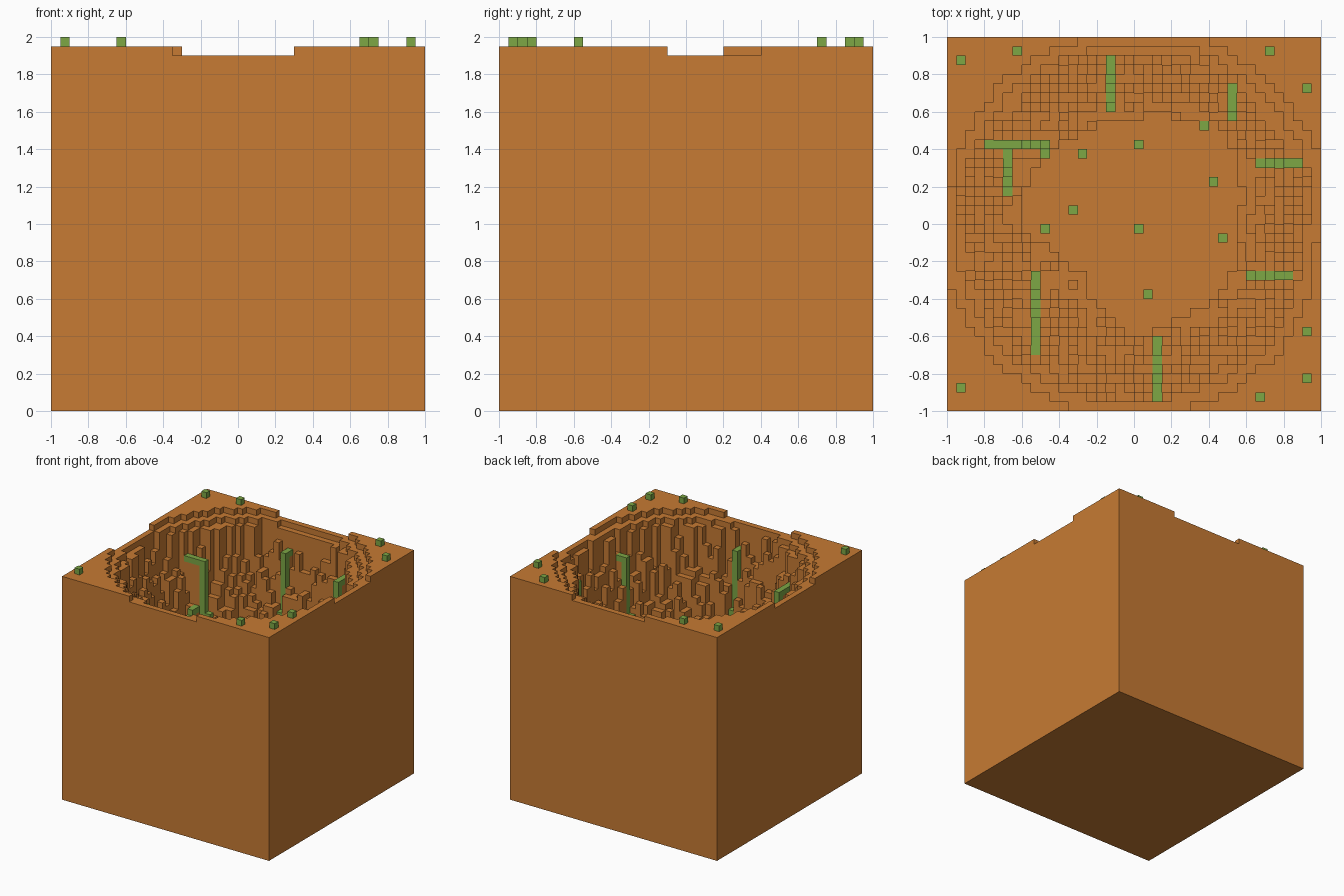
import bpy, bmesh, math, random
from mathutils import Vector

cube = bpy.data.objects.get("Cube")
if cube:
    bpy.data.objects.remove(cube, do_unlink=True)

random.seed(7)
V, N, TOP, FLOOR = 0.05, 40, 39, 19      # block size, blocks per side, rim and floor levels


def material(name, rgb):
    m = bpy.data.materials.new(name)
    m.use_nodes = True
    m.diffuse_color = (*rgb, 1)
    m.node_tree.nodes["Principled BSDF"].inputs["Base Color"].default_value = (*rgb, 1)
    return m


SOIL = material("orange soil", (0.57, 0.197, 0.033))
PLANT = material("plant green", (0.205, 0.385, 0.06))

# Crater outlines as (angle, radius) pairs
RIM = [(0, .995), (22, 1.053), (45, 1.03), (68, 1.053), (107, 1.02), (135, 1.03), (168, .995),
       (200, 1.036), (225, 1.03), (250, 1.036), (287, 1.02), (320, 1.03), (354, .98), (360, .995)]
BASIN = [(0, .56), (30, .64), (50, .7), (65, .62), (90, .57), (115, .57), (140, .58), (160, .62),
         (180, .6), (200, .45), (225, .38), (250, .5), (270, .6), (300, .56), (330, .58), (360, .56)]


def radius(outline, angle):
    for (a0, r0), (a1, r1) in zip(outline, outline[1:]):
        if a0 <= angle <= a1:
            return r0 + (r1 - r0) * (angle - a0) / (a1 - a0)


def centre(i):
    return (i + 0.5) * V - 1


def index(c):
    return int(math.floor((c + 1) / V))


def level(i, j):
    """Ground level, in blocks, of one column."""
    x, y = centre(i), centre(j)
    r, angle = math.hypot(x, y), math.degrees(math.atan2(y, x)) % 360
    rim, basin = radius(RIM, angle), radius(BASIN, angle)
    cliff = 0.92 + 0.02 * math.sin(math.radians(angle * 7)) + random.uniform(-.025, .025)
    if r > rim:
        return TOP
    if r > cliff:                        # two shallow steps below the rim
        return TOP - 1 - (r < rim - 0.07)
    if r > basin:                        # broken columns falling to the floor
        t = (cliff - r) / (cliff - basin)
        return FLOOR + max(1, round(15 * (1 - t) ** 1.7 + random.uniform(-2.5, 2.5)))
    return FLOOR


ground = {(i, j): level(i, j) for i in range(N) for j in range(N)}


def finish(name, bm, mat):
    bmesh.ops.remove_doubles(bm, verts=bm.verts, dist=1e-4)
    me = bpy.data.meshes.new(name)
    bm.to_mesh(me)
    bm.free()
    me.materials.append(mat)
    ob = bpy.data.objects.new(name, me)
    bpy.context.collection.objects.link(ob)


def column(bm, i, j, low, high):
    """Box filling one column between two levels."""
    res = bmesh.ops.create_cube(bm, size=V)
    for v in res["verts"]:
        v.co.x += centre(i)
        v.co.y += centre(j)
        v.co.z = (high if v.co.z > 0 else low) * V


def vine(name, start, end, ledge, count):
    """Creeper on a ledge of some cells, hanging down its cliff and on over the scree below."""
    i, j = map(index, start)
    goal = tuple(map(index, end))
    bm = bmesh.new()
    above = step = 0
    while True:
        h = ledge if step < count else max(FLOOR + 1, 23 - (step - count))
        ground[i, j] = h
        column(bm, i, j, h, max(h, above) + 1)
        above = h
        step += 1
        if (i, j) == goal:
            break
        i += (goal[0] > i) - (goal[0] < i)
        j += (goal[1] > j) - (goal[1] < j)
    finish(name, bm, PLANT)


vine("back_vine", (-.125, .875), (-.125, .625), 33, 1)
vine("back_left_vine", (.525, .725), (.525, .575), 33, 2)
vine("left_upper_vine", (.875, .325), (.675, .325), 33, 1)
vine("left_lower_vine", (.825, -.275), (.625, -.275), 33, 1)
vine("front_vine", (.125, -.925), (.125, -.625), 33, 1)
vine("front_right_vine", (-.525, -.675), (-.525, -.275), 32, 3)
vine("right_long_vine", (-.775, .425), (-.475, .425), 32, 3)
vine("right_long_vine_tip", (-.475, .375), (-.475, .375), 20, 1)
vine("right_short_vine", (-.675, .375), (-.675, .175), 24, 1)


def plants(name, spots):
    bm = bmesh.new()
    for x, y in spots:
        i, j = index(x), index(y)
        column(bm, i, j, ground[i, j], ground[i, j] + 1)
    finish(name, bm, PLANT)


plants("rim_plants", [(-.925, .875), (-.625, .925), (.725, .925), (.925, .725),
                      (.925, -.575), (.925, -.825), (.675, -.925), (-.925, -.875)])
plants("floor_plants", [(.375, .525), (.025, .425), (-.275, .375), (.425, .225), (-.325, .075),
                        (-.475, -.025), (.025, -.025), (.475, -.075), (.075, -.375)])


def quad(bm, corners):
    bm.faces.new([bm.verts.new(Vector(c) * V - Vector((1, 1, 0))) for c in corners])


# Ground block with the crater: tops, bottoms, and walls wherever a neighbour is lower
bm = bmesh.new()
for (i, j), h in ground.items():
    a, b, c, d = (i, j), (i + 1, j), (i + 1, j + 1), (i, j + 1)
    quad(bm, [(*p, h) for p in (a, b, c, d)])
    quad(bm, [(*p, 0) for p in (d, c, b, a)])
    for di, dj, p, q in ((0, -1, a, b), (1, 0, b, c), (0, 1, c, d), (-1, 0, d, a)):
        for k in range(ground.get((i + di, j + dj), 0), h):
            quad(bm, [(*p, k), (*q, k), (*q, k + 1), (*p, k + 1)])
finish("crater_block", bm, SOIL)
